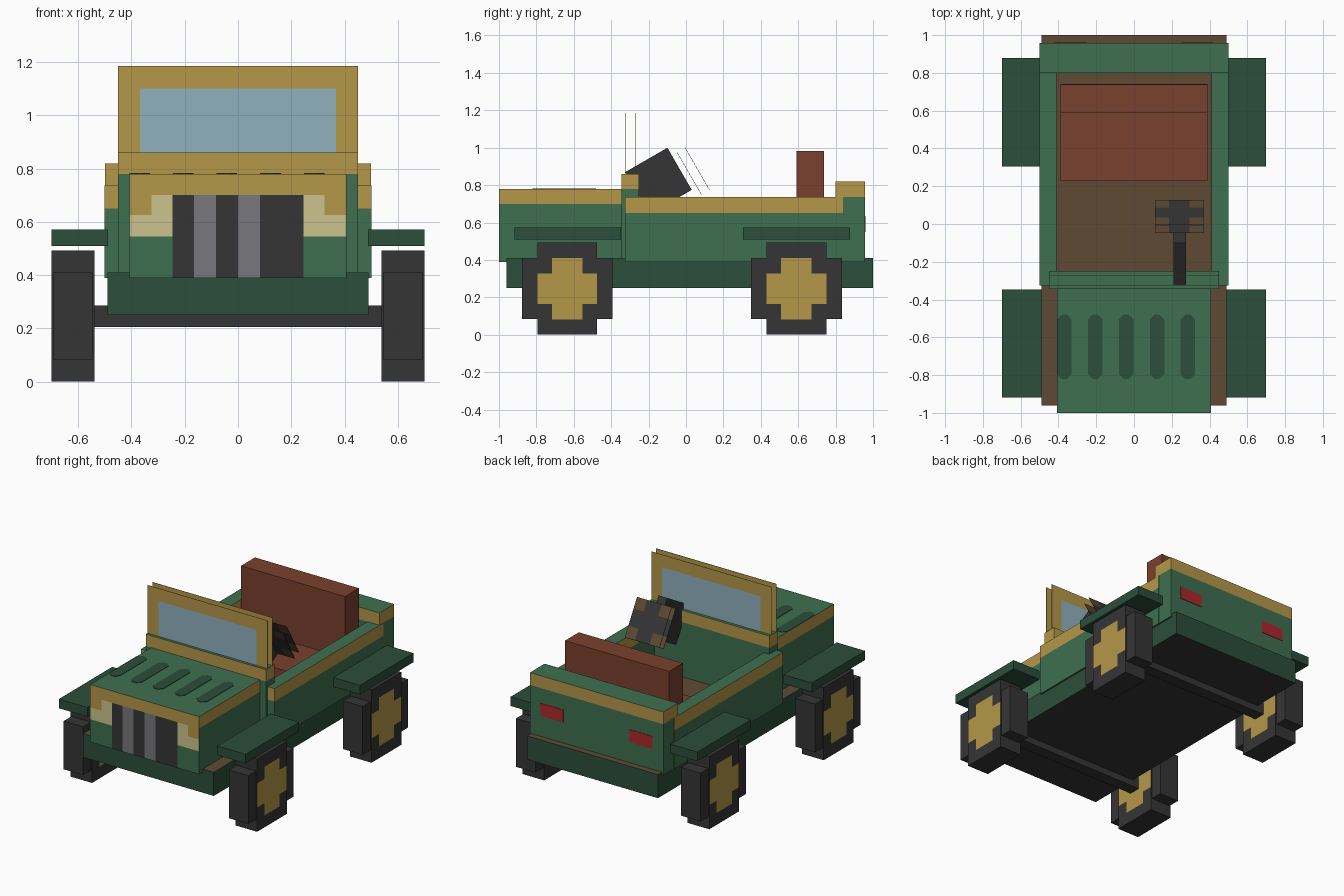
import bpy, bmesh, math
from mathutils import Vector, Matrix

cube = bpy.data.objects.get("Cube")
if cube:
    bpy.data.objects.remove(cube, do_unlink=True)


def material(name, rgb):
    def lin(c):
        c /= 255
        return c / 12.92 if c <= 0.04045 else ((c + 0.055) / 1.055) ** 2.4
    col = tuple(lin(c) for c in rgb) + (1.0,)
    m = bpy.data.materials.new(name)
    m.use_nodes = True
    m.diffuse_color = col
    m.node_tree.nodes["Principled BSDF"].inputs["Base Color"].default_value = col
    return m


GREEN = material("body green", (62, 112, 80))
DARK_GREEN = material("dark green", (43, 78, 59))
TAN = material("tan trim", (181, 151, 72))
CREAM = material("headlight cream", (203, 195, 141))
BLACK = material("rubber black", (53, 53, 53))
GREY = material("grille grey", (119, 119, 125))
GLASS = material("glass blue", (145, 177, 190))
BROWN = material("floor brown", (94, 74, 52))
SEAT = material("seat red brown", (121, 65, 46))
RED = material("tail light red", (172, 40, 46))


def box(name, x, y, z, mats, cuts=(), rule=None, tilt=0.0, chamfer=0.0):
    """Box from ranges; cuts are (axis, value) slices, rule picks a face's material."""
    mats = mats if isinstance(mats, list) else [mats]
    bm = bmesh.new()
    bmesh.ops.create_cube(bm, size=1)
    centre = Vector(((x[0] + x[1]) / 2, (y[0] + y[1]) / 2, (z[0] + z[1]) / 2))
    size = (abs(x[1] - x[0]), y[1] - y[0], z[1] - z[0])
    bmesh.ops.scale(bm, vec=size, verts=bm.verts)
    bmesh.ops.translate(bm, vec=centre, verts=bm.verts)
    if chamfer:
        upright = [e for e in bm.edges
                   if abs(e.verts[0].co.z - e.verts[1].co.z) > size[2] * 0.5]
        bmesh.ops.bevel(bm, geom=upright, offset=chamfer, segments=1, affect='EDGES')
    for axis, value in cuts:
        normal = Vector((0, 0, 0))
        normal[axis] = 1
        bmesh.ops.bisect_plane(bm, geom=bm.verts[:] + bm.edges[:] + bm.faces[:],
                               plane_co=normal * value, plane_no=normal)
    bm.normal_update()
    if rule:
        for f in bm.faces:
            f.material_index = mats.index(rule(f.calc_center_median(), f.normal))
    if tilt:
        bmesh.ops.rotate(bm, cent=centre, verts=bm.verts,
                         matrix=Matrix.Rotation(tilt, 3, 'X'))
    mesh = bpy.data.meshes.new(name)
    bm.to_mesh(mesh)
    bm.free()
    for m in mats:
        mesh.materials.append(m)
    ob = bpy.data.objects.new(name, mesh)
    bpy.context.collection.objects.link(ob)
    return ob


def banded(level):
    """Green body with a tan band above the level; the top stays green."""
    return lambda c, n: TAN if c.z > level and abs(n.z) < 0.5 else GREEN


# Chassis with brown floor and black underside
box("chassis", (-0.49, 0.49), (-0.96, 1.0), (0.25, 0.41), [DARK_GREEN, BROWN, BLACK],
    rule=lambda c, n: BROWN if n.z > 0.5 else BLACK if n.z < -0.5 else DARK_GREEN)


# Hood with grille and headlights cut into its front face
def hood_rule(c, n):
    if n.z > 0.5:
        return GREEN
    if c.z > 0.70:
        return TAN
    if n.y > -0.5:
        return GREEN
    if abs(c.x) < 0.245:
        return GREY if -0.165 < c.x < -0.082 or 0 < c.x < 0.082 else BLACK
    if c.z > 0.625:
        return CREAM if abs(c.x) < 0.325 else TAN
    return CREAM if c.z > 0.545 else GREEN


hood_cuts = [(0, v) for v in (-0.325, -0.245, -0.165, -0.082, 0, 0.082, 0.245, 0.325)]
hood_cuts += [(2, v) for v in (0.545, 0.625, 0.70)]
box("hood", (-0.408, 0.408), (-1.0, -0.34), (0.39, 0.78),
    [GREEN, TAN, CREAM, BLACK, GREY], hood_cuts, hood_rule)

# Hood vents
for i in range(5):
    left = -0.407 + i * 0.1635
    box(f"hood_vent_{i + 1}", (left, left + 0.077), (-0.82, -0.48), (0.777, 0.783),
        DARK_GREEN, chamfer=0.025)

# Cowl under the windshield
box("cowl", (-0.45, 0.45), (-0.345, -0.25), (0.39, 0.86), [GREEN, TAN],
    [(2, 0.78)], banded(0.78))

# Windshield: two thin framed panes
for name, y in (("front", -0.325), ("back", -0.272)):
    box(f"windshield_{name}", (-0.45, 0.45), (y - 0.001, y + 0.001), (0.858, 1.185),
        [TAN, GLASS], [(0, -0.368), (0, 0.368), (2, 1.10)],
        lambda c, n: GLASS if abs(c.x) < 0.368 and c.z < 1.10 and abs(n.y) > 0.5 else TAN)

# Tub side walls and rear wall
for side, s in (("left", 1), ("right", -1)):
    xs = sorted((s * 0.41, s * 0.501))
    box(f"side_wall_{side}", xs, (-0.325, 0.84), (0.39, 0.737), [GREEN, TAN],
        [(2, 0.65)], banded(0.65))
box("rear_wall", (-0.5, 0.5), (0.80, 0.957), (0.39, 0.82), [GREEN, TAN],
    [(2, 0.737)], banded(0.737))

# Seat
box("seat_cushion", (-0.39, 0.39), (0.228, 0.74), (0.41, 0.565), SEAT)
box("seat_back", (-0.39, 0.39), (0.59, 0.738), (0.41, 0.982), SEAT)

# Steering column and wheel
TILT = math.radians(30)
box("steering_column", (0.21, 0.275), (-0.277, -0.017), (0.692, 0.952), BLACK, tilt=TILT)
for name, y, z in (("upper", 0.06, 0.8875), ("lower", 0.017, 0.8625)):
    box(f"steering_wheel_{name}", (0.11, 0.37), (y - 0.001, y + 0.001), (z - 0.13, z + 0.13),
        [BLACK, BROWN], [(0, 0.185), (0, 0.295), (2, z - 0.055), (2, z + 0.055)],
        lambda c, n: BROWN if abs(c.x - 0.24) > 0.055 and abs(c.z - z) > 0.055 else BLACK,
        tilt=TILT)

# Axles, fenders, wheels and tail lights
for end, yc, fender in (("front", -0.635, (-0.918, -0.347)), ("rear", 0.59, (0.305, 0.878))):
    box(f"{end}_axle", (-0.545, 0.545), (yc - 0.04, yc + 0.04), (0.205, 0.286), BLACK)

    def hub_rule(c, n):
        dy, dz = abs(c.y - yc), abs(c.z - 0.246)
        cross = (dy < 0.082 and dz < 0.165) or dz < 0.082
        return TAN if abs(n.x) > 0.5 and cross else BLACK

    hub_cuts = [(1, yc + v) for v in (-0.082, 0.082)]
    hub_cuts += [(2, 0.246 + v) for v in (-0.165, -0.082, 0.082, 0.165)]
    for side, s in (("left", 1), ("right", -1)):
        box(f"{end}_wheel_{side}", sorted((s * 0.538, s * 0.70)), (yc - 0.16, yc + 0.16),
            (0, 0.492), [BLACK, TAN], hub_cuts, hub_rule)
        box(f"{end}_tyre_{side}", sorted((s * 0.546, s * 0.692)), (yc - 0.243, yc + 0.243),
            (0.083, 0.41), BLACK)
        box(f"{end}_fender_{side}", sorted((s * 0.487, s * 0.70)), fender,
            (0.51, 0.572), DARK_GREEN)
for side, s in (("left", 1), ("right", -1)):
    box(f"tail_light_{side}", sorted((s * 0.25, s * 0.42)), (0.953, 0.960),
        (0.55, 0.635), RED)
